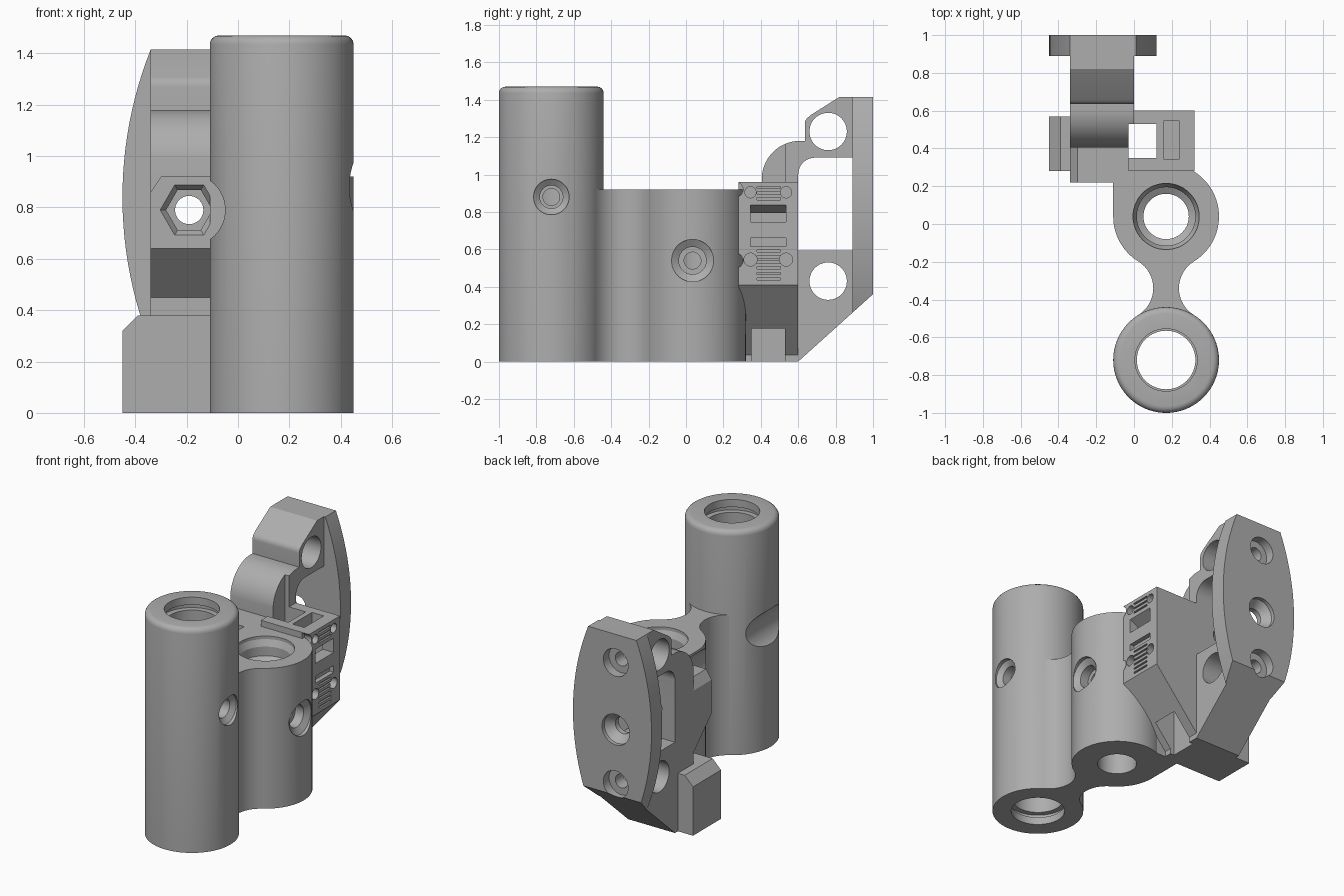
import bpy, bmesh
from math import sin, cos, pi, radians, sqrt
from mathutils import Vector

default = bpy.data.objects.get("Cube")
if default:
    bpy.data.objects.remove(default, do_unlink=True)

grey = bpy.data.materials.new("plain grey")
grey.use_nodes = True
COLOUR = (0.42, 0.42, 0.42, 1)
grey.diffuse_color = COLOUR
grey.node_tree.nodes["Principled BSDF"].inputs["Base Color"].default_value = COLOUR


def to_object(name, bm):
    bmesh.ops.recalc_face_normals(bm, faces=bm.faces)
    mesh = bpy.data.meshes.new(name)
    bm.to_mesh(mesh)
    bm.free()
    mesh.materials.append(grey)
    obj = bpy.data.objects.new(name, mesh)
    bpy.context.collection.objects.link(obj)
    return obj


def place(axis, u, v, d):
    """Put an in-plane point (u, v) at depth d along the axis."""
    return {"x": (d, u, v), "y": (u, d, v), "z": (u, v, d)}[axis]


def loft(name, axis, rings):
    """Solid through a row of (depth, outline) rings."""
    bm = bmesh.new()
    loops = [[bm.verts.new(place(axis, u, v, d)) for u, v in pts] for d, pts in rings]
    for a, b in zip(loops, loops[1:]):
        for i in range(len(a)):
            j = (i + 1) % len(a)
            bm.faces.new((a[i], a[j], b[j], b[i]))
    bm.faces.new(loops[0])
    bm.faces.new(loops[-1])
    return to_object(name, bm)


def prism(name, axis, pts, lo, hi):
    return loft(name, axis, [(lo, pts), (hi, pts)])


def arc(cu, cv, r, a0, a1, n=16):
    return [(cu + r * cos(radians(a0 + (a1 - a0) * i / n)),
             cv + r * sin(radians(a0 + (a1 - a0) * i / n))) for i in range(n + 1)]


def circle(cu, cv, r, n=64):
    return arc(cu, cv, r, 0, 360, n)[:-1]


def turned(name, axis, cu, cv, steps, n=64):
    """Round solid from (depth, radius) steps."""
    return loft(name, axis, [(d, circle(cu, cv, r, n)) for d, r in steps])


def box(name, x, y, z):
    return prism(name, "z", [(x[0], y[0]), (x[1], y[0]), (x[1], y[1]), (x[0], y[1])], *z)


def boolean(obj, others, operation="DIFFERENCE"):
    for other in others:
        mod = obj.modifiers.new("bool", "BOOLEAN")
        mod.operation, mod.solver, mod.object = operation, "EXACT", other
        bpy.context.view_layer.update()
        graph = bpy.context.evaluated_depsgraph_get()
        mesh = bpy.data.meshes.new_from_object(obj.evaluated_get(graph))
        obj.modifiers.clear()
        obj.data = mesh
    return obj


TX, FY, RY, R = 0.17, -0.72, 0.04, 0.28   # tube centres and radius
BX, BZ = -0.19, 0.79                      # bolt axis

# Tubes
front_tube = turned("front_tube", "z", TX, FY, [(0, R), (1.435, R)] +
                    [(1.435 + 0.035 * sin(radians(a)), R - 0.035 * (1 - cos(radians(a))))
                     for a in (22, 45, 68, 90)], 96)
rear_tube = turned("rear_tube", "z", TX, RY, [(0, R), (0.92, R)], 96)

# Waisted web between the tubes
half, mid = 0.068, (FY + RY) / 2
fillet, turn = 0.1665, 58
web_outline = (arc(TX + half + fillet, mid, fillet, 180 + turn, 180 - turn) +
               arc(TX - half - fillet, mid, fillet, turn, -turn))
tube_web = prism("tube_web", "z", web_outline, 0, 0.92)

# Drive body with sloped underside, and its joint to the rear tube
drive_body = prism("drive_body", "y", [(-0.03, 0), (0.32, 0.41), (0.32, 0.96), (-0.03, 0.96)], 0.28, 0.6)
body_core = box("body_core", (-0.34, 0), (0.41, 0.6), (0, 0.96))
body_joint = box("body_joint", (-0.11, TX), (RY, 0.3), (0, 0.92))
joint_back = box("joint_back", (-0.11, -0.0), (0.28, 0.45), (0, 0.92))

# Nut boss with chamfered corner and sloped underside
nut_boss = prism("nut_boss", "y", [(-0.34, 0.44), (-0.05, 0.44), (-0.05, 0.92),
                                   (-0.30, 0.92), (-0.34, 0.86)], 0.22, 0.45)
boss_slope = prism("slope_cutter", "x", [(0.15, 0.71), (0.15, 0.3), (0.415, 0.3), (0.415, 0.445)], -0.5, -0.11)

# Low side block with chamfered edges
side_block = prism("side_block", "y", [(-0.45, 0), (-0.02, 0), (-0.02, 0.38), (-0.39, 0.38), (-0.45, 0.32)],
                   0.28, 0.57)
# Mounting arm with shoulder, window and rounded crown
arm_outline = ([(0.5, 0), (0.6, 0), (0.95, 0.315), (0.95, 1.415), (0.82, 1.415), (0.67, 1.32)] +
               arc(0.68, 1.27, 0.045, 120, 180, 6) + [(0.635, 1.18)] +
               arc(0.61, 0.975, 0.205, 90, 175) + [(0.405, 0.9), (0.5, 0.9)])
mount_arm = prism("mount_arm", "x", arm_outline, -0.34, 0)
window = prism("window_cutter", "x", [(0.6, 0.595), (0.89, 0.595), (0.89, 1.09)] +
               arc(0.69, 1.0, 0.09, 90, 180), -0.6, 0.3)

# Bowed mounting plate
bow = 1.557
plate_half = [(bow * cos(t) - bow + 0.285, 0.84 + bow * sin(t))
              for t in [-0.39 + i * 0.77 / 24 for i in range(25)]]
px = -0.165
mount_plate = prism("mount_plate", "y", [(px + w, z) for w, z in plate_half] +
                    [(px - w, z) for w, z in reversed(plate_half)], 0.89, 1.0)
plate_trim = [prism("plate_foot_cutter", "x", [(0.6, 0), (1.1, 0.45), (1.1, -0.2), (0.6, -0.2)], -0.7, 0.4),
              box("plate_head_cutter", (-0.7, 0.4), (0.8, 1.1), (1.415, 1.6))]

# Tube bores with retaining grooves
bores = [turned("bore_cutter", "z", TX, FY,
                [(-0.1, 0.165), (0.05, 0.165), (0.05, 0.19), (0.08, 0.19), (0.08, 0.155), (1.39, 0.155),
                 (1.39, 0.19), (1.42, 0.19), (1.42, 0.165), (1.6, 0.165)]),
         turned("bore_cutter", "z", TX, RY, [(-0.1, 0.12), (0.78, 0.12), (0.80, 0.155), (0.86, 0.155),
                                             (0.90, 0.175), (1.1, 0.175)])]
# Side screw holes
screws = [turned("screw_cutter", "x", y, z, [(TX, 0.045), (0.34, 0.045), (0.34, r * 0.65), (0.40, r * 0.65),
                                             (0.425, r), (0.6, r)], 40)
          for y, z, r in ((FY, 0.88, 0.095), (0.035, 0.54, 0.113))]
# Bolt access, hexagonal nut socket and bolt passage
access = turned("access_cutter", "y", BX, BZ, [(-1.2, 0.14), (0.22, 0.14)])
nut = turned("nut_cutter", "y", BX, BZ, [(0.1, 0.115), (0.22, 0.113), (0.25, 0.09), (0.33, 0.09)], 6)
bolt = turned("bolt_cutter", "y", BX, BZ, [(0.2, 0.055), (0.925, 0.055), (0.975, 0.1), (1.2, 0.1)], 40)
plate_screws = [turned("plate_screw_cutter", "y", BX, z, [(0.7, 0.045), (0.94, 0.045), (0.94, 0.09), (1.2, 0.09)], 40)
                for z in (0.43, 1.23)]
cross_holes = [turned("cross_cutter", "x", 0.76, z, [(-0.6, 0.1), (0.3, 0.1)], 48) for z in (0.43, 1.23)]

# Square shaft, top slot and side face details
square_shaft = box("shaft_cutter", (-0.03, 0.12), (0.35, 0.53), (-0.2, 1.2))
top_slot = box("slot_cutter", (0.155, 0.24), (0.345, 0.545), (0.7, 1.2))
details = [prism("port_cutter", "y", [(0.23, 0.745), (0.4, 0.745), (0.4, 0.88), (0.23, 0.79)], 0.345, 0.535),
           box("port_cutter", (0.29, 0.4), (0.345, 0.535), (0.615, 0.66))]
for y in (0.345, 0.535):
    details.append(turned("pin_cutter", "x", y, 0.545, [(0.27, 0.035), (0.4, 0.035)], 24))
    details.append(turned("pin_cutter", "x", y, 0.905, [(0.27, 0.03), (0.4, 0.03)], 24))
for start, count in ((0.435, 6), (0.865, 3)):
    for i in range(count):
        z = start + i * 0.03
        details.append(box("rib_cutter", (0.308, 0.4), (0.38, 0.505), (z, z + 0.012)))
# Notches on the front corner of the side face
details += [turned("corner_cutter", "x", 0.265, z, [(0.27, 0.04), (0.4, 0.04)], 24) for z in (0.54, 0.92)]

# Cut each part
jobs = [
    (front_tube, [bores[0], screws[0], access]),
    (rear_tube, [bores[1], screws[1], access]),
    (tube_web, [bores[0], bores[1]]),
    (body_joint, [bores[1], access]),
    (joint_back, [nut, bolt, square_shaft]),
    (nut_boss, [boss_slope, nut, bolt, square_shaft]),
    (body_core, [bolt, nut, square_shaft]),
    (drive_body, [bores[1], square_shaft, top_slot] + details),
    (side_block, [square_shaft]),
    (mount_arm, [window, bolt, square_shaft] + cross_holes + plate_screws),
    (mount_plate, plate_trim + [bolt] + plate_screws),
]
cutters = set()
for part, tools in jobs:
    boolean(part, tools)
    cutters.update(tools)
for tool in cutters:
    bpy.data.objects.remove(tool, do_unlink=True)

# Smooth the rounded faces, keep the edges crisp
for part, _ in jobs:
    bpy.ops.object.select_all(action="DESELECT")
    part.select_set(True)
    bpy.context.view_layer.objects.active = part
    bpy.ops.object.shade_smooth_by_angle(angle=radians(25))
